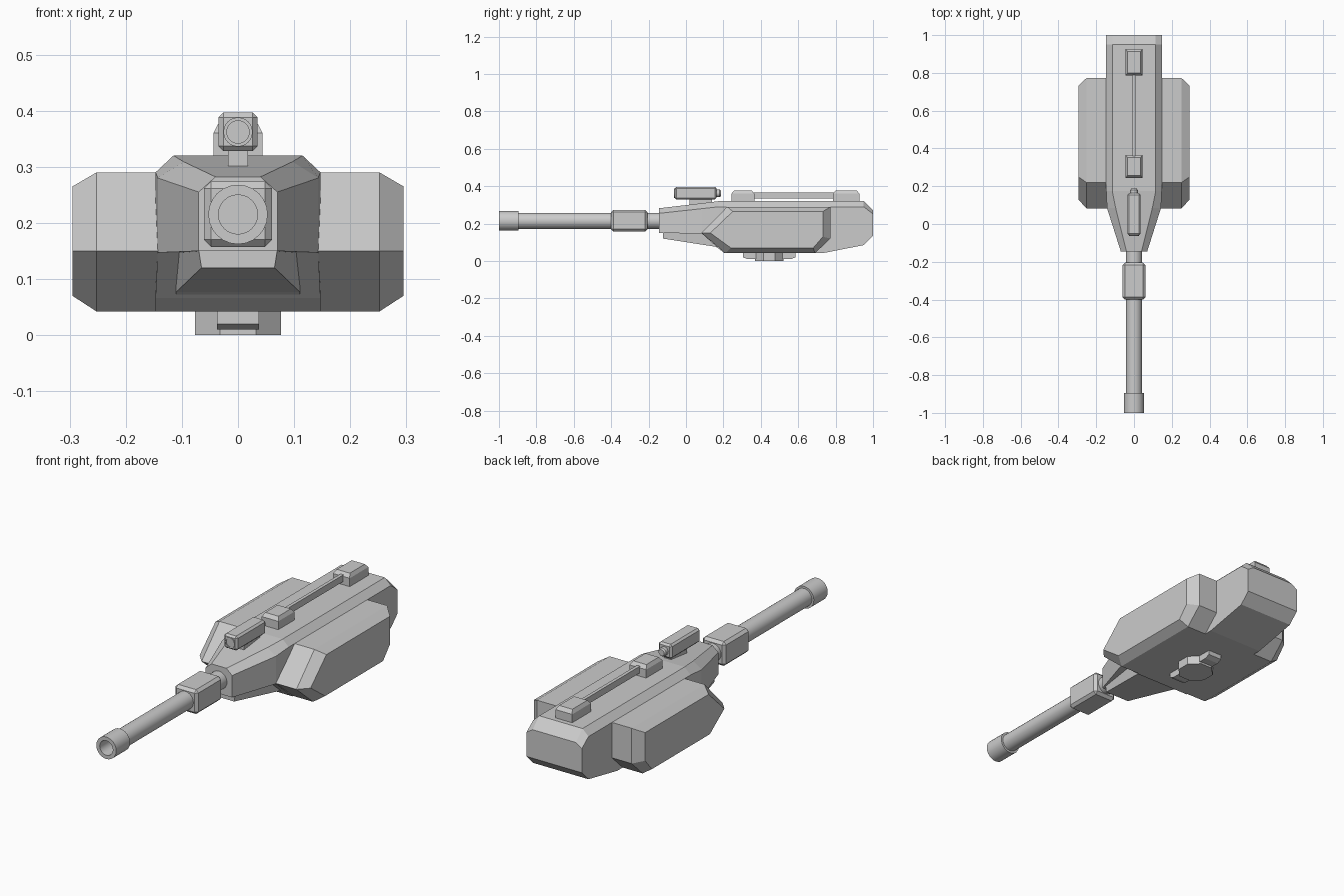
import bpy, bmesh, math

if "Cube" in bpy.data.objects:
    bpy.data.objects.remove(bpy.data.objects["Cube"])


def finish(bm, name):
    bmesh.ops.recalc_face_normals(bm, faces=bm.faces)
    me = bpy.data.meshes.new(name)
    bm.to_mesh(me)
    bm.free()
    ob = bpy.data.objects.new(name, me)
    bpy.context.collection.objects.link(ob)
    return ob


def loft(name, rings, closed=False):
    """Skin matching rings; cap the ends, or join last ring to first."""
    bm = bmesh.new()
    vs = [[bm.verts.new(p) for p in r] for r in rings]
    n = len(vs[0])
    pairs = list(zip(vs, vs[1:])) + ([(vs[-1], vs[0])] if closed else [])
    for a, b in pairs:
        for i in range(n):
            j = (i + 1) % n
            bm.faces.new((a[i], a[j], b[j], b[i]))
    if not closed:
        bm.faces.new(vs[0])
        bm.faces.new(vs[-1])
    return finish(bm, name)


def box(name, x, y, z, bevel=0.0):
    bm = bmesh.new()
    bmesh.ops.create_cube(bm, size=1)
    for v in bm.verts:
        for i, (lo, hi) in enumerate((x, y, z)):
            v.co[i] = hi if v.co[i] > 0 else lo
    if bevel:
        bmesh.ops.bevel(bm, geom=bm.edges[:], offset=bevel, segments=1, affect='EDGES')
    return finish(bm, name)


def turned(name, profile, z, sides=24):
    """Revolve (y, radius) pairs around the line x = 0 at height z."""
    ob = loft(name, [[(r * math.cos(2 * math.pi * i / sides), y,
                       z + r * math.sin(2 * math.pi * i / sides))
                      for i in range(sides)] for y, r in profile])
    bpy.ops.object.select_all(action='DESELECT')
    bpy.context.view_layer.objects.active = ob
    ob.select_set(True)
    bpy.ops.object.shade_smooth_by_angle(angle=math.radians(35))
    return ob


# Central hull: y, roof half width, half width, roof z, shoulder z, floor z
hull = [(-0.145, .04, .07, .282, .255, .15),
        (0.085, .097, .143, .309, .28, .147),
        (0.175, .115, .147, .32, .29, .066),
        (0.205, .115, .147, .32, .29, .042),
        (0.73, .115, .147, .32, .29, .042),
        (0.95, .115, .147, .32, .29, .085),
        (1.0, .115, .147, .272, .252, .135)]
loft("hull", [[(-w, y, zb), (w, y, zb), (w, y, zs), (t, y, zt), (-t, y, zt), (-w, y, zs)]
              for y, t, w, zt, zs, zb in hull])

# Chin wedge under the nose
loft("chin_wedge", [[(-w, y, zb), (w, y, zb), (w + .008, y, zt), (-w - .008, y, zt)]
                    for y, w, zb, zt in ((-.122, .065, .12, .17), (.155, .11, .077, .17),
                                         (.2, .11, .06, .17))])

# Side pods
inner = [(.083, .15), (.22, .29), (.772, .29), (.772, .12), (.69, .042), (.21, .042)]
outer = [(.13, .15), (.25, .265), (.732, .265), (.732, .13), (.68, .07), (.24, .07)]
for side, s in (("left", -1), ("right", 1)):
    loft(side + "_pod", [[(s * x, y, z) for y, z in prof]
                         for x, prof in ((.1, inner), (.252, inner), (.295, outer))])

# Gun barrel, hollow muzzle and square sleeve
GZ = .215
turned("barrel", [(-.91, .043), (-.1, .043)], GZ)
turned("muzzle", [(-.88, .035), (-1.0, .035), (-1.0, .053), (-.895, .053), (-.895, .03)], GZ)
box("barrel_sleeve", (-.061, .061), (-.4, -.205), (.157, .274), .013)

# Sight on the nose
box("sight_mount", (-.018, .018), (.02, .14), (.29, .34))
box("sight_body", (-.035, .035), (-.06, .163), (.328, .397), .009)
turned("sight_lens", [(-.045, .02), (-.064, .02), (-.064, .026), (-.04, .026)], .362)
turned("sight_knob", [(.15, .02), (.18, .02), (.187, .015)], .362, 16)

# Roof rail between two chamfered blocks
for name, y0, y1 in (("front_rail_block", .243, .365), ("rear_rail_block", .785, .927)):
    loft(name, [[(-x, y0 + d, z), (x, y0 + d, z), (x, y1 - d, z), (-x, y1 - d, z)]
                for x, d, z in ((.044, 0, .31), (.044, 0, .36), (.035, .014, .377))])
box("roof_rail", (-.008, .008), (.35, .8), (.334, .366))

# Turntable boss and its lugs underneath
R, YC = .077 / math.cos(math.pi / 8), .445
loft("turntable_boss", [[(R * math.cos((i + .5) * math.pi / 4),
                          YC + R * math.sin((i + .5) * math.pi / 4), z) for i in range(8)]
                        for z in (0, .06)])
loft("turntable_lugs", [[(-.037, YC - d, z), (.037, YC - d, z), (.037, YC + d, z), (-.037, YC + d, z)]
                        for d, z in ((.115, .01), (.14, .02), (.14, .06))])
